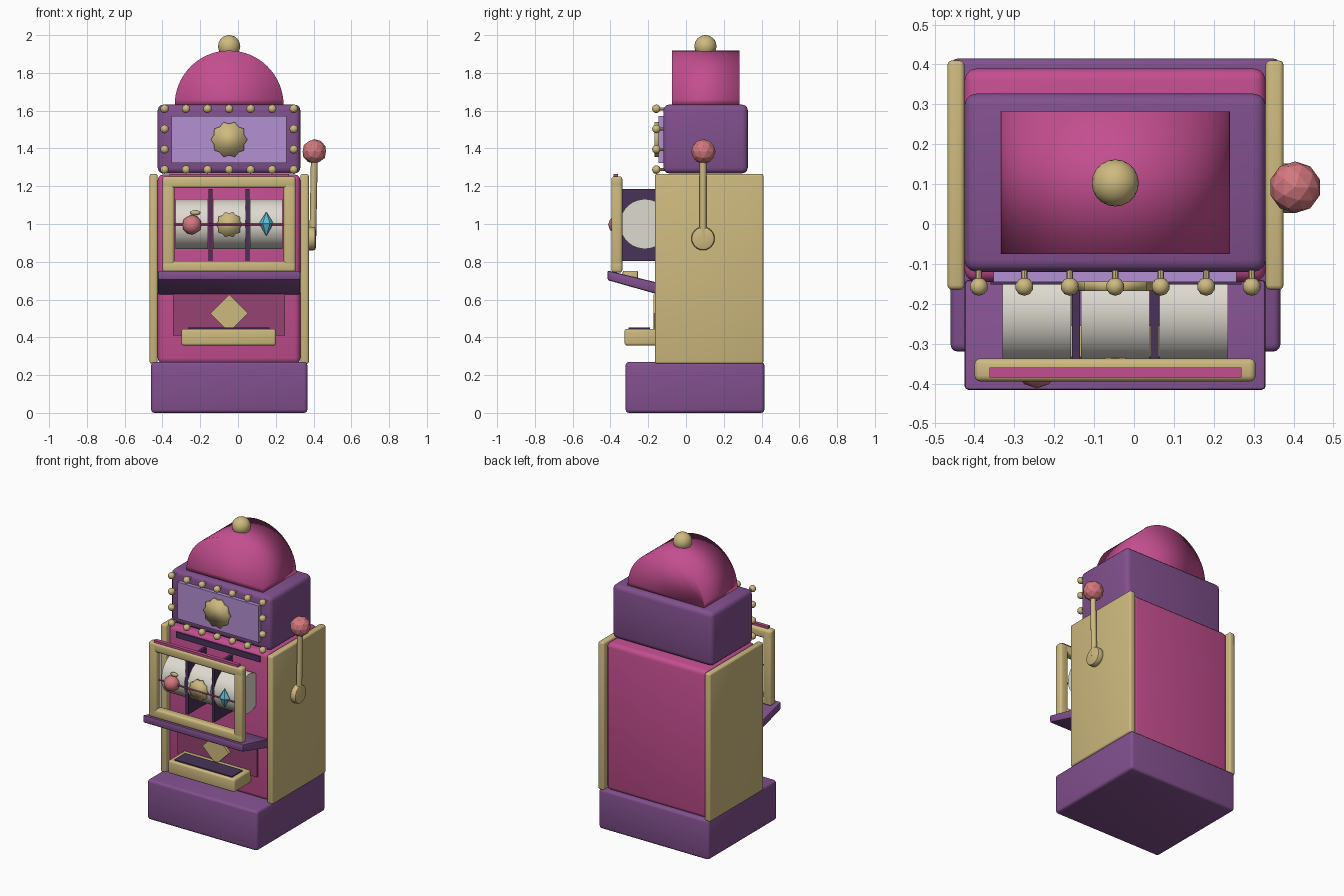
import bpy, bmesh, math
from mathutils import Matrix, Vector

cube = bpy.data.objects.get("Cube")
if cube:
    bpy.data.objects.remove(cube, do_unlink=True)

CX = -0.047  # centre line of the cabinet


def material(name, *rgb):
    lin = [((c / 255 + 0.055) / 1.055) ** 2.4 for c in rgb] + [1]
    m = bpy.data.materials.new(name)
    m.use_nodes = True
    m.diffuse_color = lin
    m.node_tree.nodes["Principled BSDF"].inputs["Base Color"].default_value = lin
    return m


purple = material("purple", 130, 80, 142)
dark = material("dark purple", 72, 50, 88)
lavender = material("lavender", 180, 144, 210)
gold = material("gold", 206, 186, 127)
pink = material("magenta", 196, 78, 144)
wine = material("dark magenta", 150, 66, 114)
cream = material("cream", 222, 218, 208)
salmon = material("salmon", 212, 120, 126)
cyan = material("cyan", 92, 190, 210)


def finish(name, bm, mat, angle=35):
    bmesh.ops.recalc_face_normals(bm, faces=bm.faces)
    me = bpy.data.meshes.new(name)
    bm.to_mesh(me)
    bm.free()
    me.materials.append(mat)
    ob = bpy.data.objects.new(name, me)
    bpy.context.collection.objects.link(ob)
    bpy.ops.object.select_all(action='DESELECT')
    ob.select_set(True)
    bpy.context.view_layer.objects.active = ob
    if angle:
        bpy.ops.object.shade_smooth_by_angle(angle=math.radians(angle))
    return ob


def box(name, x, y, z, mat, bevel=0.0):
    bm = bmesh.new()
    bmesh.ops.create_cube(bm, size=1)
    for v in bm.verts:
        v.co = [r[0] if c < 0 else r[1] for c, r in zip(v.co, (x, y, z))]
    if bevel:
        bmesh.ops.bevel(bm, geom=bm.edges[:], offset=bevel, segments=3,
                        profile=0.5, affect='EDGES')
    return finish(name, bm, mat)


def ball(name, centre, r, mat, detail=2, scale=(1, 1, 1), angle=60):
    bm = bmesh.new()
    bmesh.ops.create_icosphere(bm, subdivisions=detail, radius=r)
    bmesh.ops.scale(bm, vec=scale, verts=bm.verts)
    bmesh.ops.translate(bm, vec=centre, verts=bm.verts)
    return finish(name, bm, mat, angle)


def rod(name, a, b, r, mat, sides=16, bevel=0.0):
    a, b = Vector(a), Vector(b)
    bm = bmesh.new()
    turn = (b - a).to_track_quat('Z', 'Y').to_matrix().to_4x4()
    bmesh.ops.create_cone(bm, cap_ends=True, segments=sides, radius1=r, radius2=r,
                          depth=(b - a).length,
                          matrix=Matrix.Translation((a + b) / 2) @ turn)
    if bevel:
        rims = [e for e in bm.edges if any(len(f.verts) > 4 for f in e.link_faces)]
        bmesh.ops.bevel(bm, geom=rims, offset=bevel, segments=2, profile=0.5,
                        affect='EDGES')
    return finish(name, bm, mat)


def extrude_y(name, points, y, mat, angle=35):
    """Outline in x and z, given depth along y."""
    bm = bmesh.new()
    f = bm.faces.new([bm.verts.new((px, y[0], pz)) for px, pz in points])
    new = bmesh.ops.extrude_face_region(bm, geom=[f])["geom"]
    bmesh.ops.translate(bm, vec=(0, y[1] - y[0], 0),
                        verts=[g for g in new if isinstance(g, bmesh.types.BMVert)])
    return finish(name, bm, mat, angle)


def ring(x, z, r, n, inner=1.0, span=2 * math.pi):
    count = n if span > 6 else n - 1
    return [(x + math.cos(span * i / count) * r * (inner if i % 2 else 1),
             z + math.sin(span * i / count) * r * (inner if i % 2 else 1))
            for i in range(n)]


# Cabinet
box("base", (-0.46, 0.367), (-0.32, 0.415), (0, 0.27), purple, 0.018)
box("cabinet_body", (-0.425, 0.33), (-0.145, 0.39), (0.26, 1.262), pink, 0.03)
for side, x in (("right", (-0.468, -0.425)), ("left", (0.33, 0.375))):
    box(side + "_side_panel", x, (-0.165, 0.41), (0.26, 1.265), gold, 0.012)

# Sign box with lit panel, badge and bulbs
box("sign_box", (-0.425, 0.33), (-0.12, 0.327), (1.268, 1.632), purple, 0.03)
box("sign_panel", (-0.352, 0.257), (-0.145, -0.1), (1.323, 1.572), lavender)
extrude_y("sign_badge", ring(CX, 1.447, 0.097, 20, 0.86), (-0.168, -0.14), gold, 180)
bulbs = [(CX + 0.114 * i, z) for i in range(-3, 4) for z in (1.288, 1.61)]
bulbs += [(CX + s * 0.342, z) for s in (-1, 1) for z in (1.395, 1.503)]
for x, z in bulbs:
    rod("bulb_socket", (x, -0.15, z), (x, -0.11, z), 0.008, gold, 8)
    ball("bulb", (x, -0.157, z), 0.023, gold)

# Rounded top
extrude_y("arched_top", ring(CX, 1.63, 0.288, 33, 1, math.pi), (-0.075, 0.282), pink, 180)
ball("top_knob", (CX, 0.103, 1.941), 0.059, gold, 3)

# Reels, dividers and the window frame
for i in (-1, 0, 1):
    x = CX + i * 0.197
    rod("reel", (x - 0.086, -0.218, 1.0), (x + 0.086, -0.218, 1.0), 0.132, cream, 40)
for s in (-1, 1):
    x = CX + s * 0.098
    box("reel_divider", (x - 0.01, x + 0.01), (-0.34, -0.14), (0.805, 1.185), dark)
box("window_slot", (-0.36, 0.27), (-0.152, -0.14), (1.195, 1.235), dark)
for z in ((0.742, 0.805), (1.19, 1.252)):
    box("frame_rail", (-0.4, 0.305), (-0.395, -0.337), z, gold, 0.015)
for x in ((-0.4, -0.337), (0.242, 0.305)):
    box("frame_post", x, (-0.395, -0.337), (0.745, 1.25), gold, 0.015)
box("frame_top_strip", (-0.362, 0.27), (-0.385, -0.36), (1.24, 1.266), pink)

# Reel symbols and the pay line
fx = CX - 0.197
ball("fruit", (fx, -0.36, 0.996), 0.052, salmon)
rod("fruit_stem", (fx, -0.36, 1.035), (fx + 0.012, -0.36, 1.07), 0.006, gold, 8)
ball("fruit_leaf", (fx + 0.018, -0.36, 1.06), 0.028, gold, 2, (1, 0.4, 0.5))
extrude_y("star_symbol", ring(CX, 0.997, 0.07, 20, 0.86), (-0.367, -0.335), gold, 180)
gem = ring(CX + 0.197, 1.0, 0.037, 6)
gem = [(x, 1.0 + (z - 1.0) * 0.8) for x, z in gem]
bm = bmesh.new()
belt = [bm.verts.new((x, -0.358 + dy, z))
        for x, dy, z in [(CX + 0.197 + math.cos(a) * 0.038, math.sin(a) * 0.03, 1.003)
                         for a in [k * math.pi / 3 for k in range(6)]]]
for tip_z in (0.935, 1.065):
    tip = bm.verts.new((CX + 0.197, -0.358, tip_z))
    for k in range(6):
        bm.faces.new((belt[k], belt[(k + 1) % 6], tip))
finish("gem_symbol", bm, cyan, 0)
rod("pay_line", (-0.337, -0.366, 0.997), (0.242, -0.366, 0.997), 0.005, pink, 8)

# Sloping shelf with a button plate
bm = bmesh.new()
bmesh.ops.create_cube(bm, size=1)
for v in bm.verts:
    near = v.co.y < 0
    v.co = (0.33 if v.co.x > 0 else -0.425, -0.416 if near else -0.14,
            (0.754 if near else 0.687) if v.co.z > 0 else (0.703 if near else 0.625))
bmesh.ops.bevel(bm, geom=bm.edges[:], offset=0.01, segments=2, profile=0.5, affect='EDGES')
finish("sloping_shelf", bm, purple)
box("button_plate", (CX - 0.15, CX + 0.15), (-0.335, -0.255), (0.7, 0.752), gold, 0.006)

# Lower panel, diamond and coin tray
box("lower_panel", (-0.345, 0.25), (-0.154, -0.14), (0.41, 0.66), wine)
extrude_y("diamond_plate", ring(CX, 0.527, 0.1, 4), (-0.172, -0.15), gold)
box("coin_tray", (-0.3, 0.2), (-0.325, -0.14), (0.357, 0.445), gold, 0.012)
box("tray_lining", (-0.265, 0.168), (-0.305, -0.19), (0.44, 0.452), dark)

# Pull lever
rod("lever_pivot", (0.365, 0.09, 0.923), (0.412, 0.09, 0.923), 0.062, gold, 24, 0.012)
rod("lever_arm", (0.396, 0.09, 0.923), (0.404, 0.09, 1.35), 0.018, gold)
ball("lever_knob", (0.404, 0.092, 1.384), 0.065, salmon, 2, angle=0)
